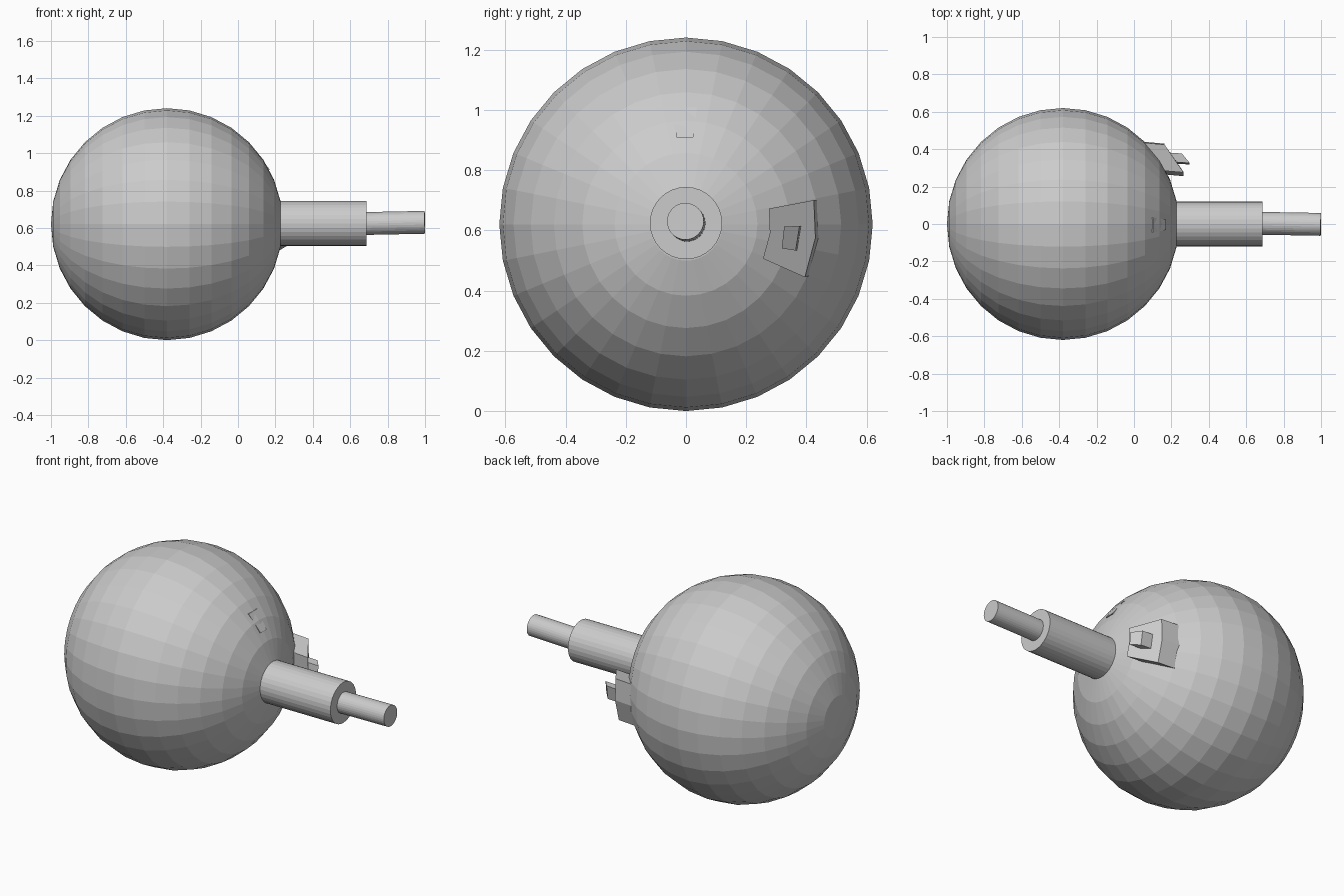
import bpy, bmesh
from math import radians, sin, cos, pi
from mathutils import Vector

if "Cube" in bpy.data.objects:
    bpy.data.objects.remove(bpy.data.objects["Cube"])

R = 0.62
CX, CZ = -0.38, 0.62


def rod(name, start, end, radius):
    a, b = Vector(start), Vector(end)
    bpy.ops.mesh.primitive_cylinder_add(vertices=32, radius=radius, depth=(b - a).length,
                                        location=(a + b) / 2)
    ob = bpy.context.object
    ob.rotation_euler = (b - a).to_track_quat('Z', 'Y').to_euler()
    ob.name = name


def prism(name, outline, offset):
    """Extrude a front outline backwards into the body."""
    bm = bmesh.new()
    front = [bm.verts.new(p) for p in outline]
    back = [bm.verts.new(Vector(p) + Vector(offset)) for p in outline]
    bm.faces.new(front)
    bm.faces.new(back[::-1])
    n = len(front)
    for i in range(n):
        j = (i + 1) % n
        bm.faces.new((front[i], back[i], back[j], front[j]))
    bmesh.ops.recalc_face_normals(bm, faces=bm.faces)
    mesh = bpy.data.meshes.new(name)
    bm.to_mesh(mesh)
    bm.free()
    bpy.context.collection.objects.link(bpy.data.objects.new(name, mesh))


def ring_point(x, r, deg):
    a = radians(deg)
    return (x, r * cos(a), CZ + r * sin(a))


# round body, poles along x
bpy.ops.mesh.primitive_uv_sphere_add(segments=32, ring_count=16, radius=R,
                                     location=(CX, 0, CZ), rotation=(0, pi / 2, 0))
bpy.context.object.name = "body"

# stepped nozzle, the thin tip very slightly tilted
rod("nozzle_sleeve", (0.1, 0, 0.624), (0.688, 0, 0.624), 0.12)
rod("nozzle_tip", (0.6, 0.005, 0.622), (0.999, -0.002, 0.63), 0.061)

# raised side panel following the body's curve
angles = (10.7, -6, -24)
panel = [ring_point(0.265, 0.28, a) for a in angles]
panel += [ring_point(0.163, 0.432, a) for a in reversed(angles)]
prism("side_panel", panel, (-0.2, 0.018, 0))

# small knob on the panel
knob = [(0.298, 0.326, 0.612), (0.256, 0.377, 0.615),
        (0.256, 0.364, 0.533), (0.298, 0.318, 0.54)]
prism("panel_knob", knob, (-0.12, 0.008, 0))

# nearly flush plate above the nozzle
plate = [(0.171, -0.032, 0.909), (0.171, 0.024, 0.909),
         (0.101, 0.036, 1.008), (0.101, -0.045, 1.008)]
prism("upper_plate", plate, (-0.1, 0, 0))
